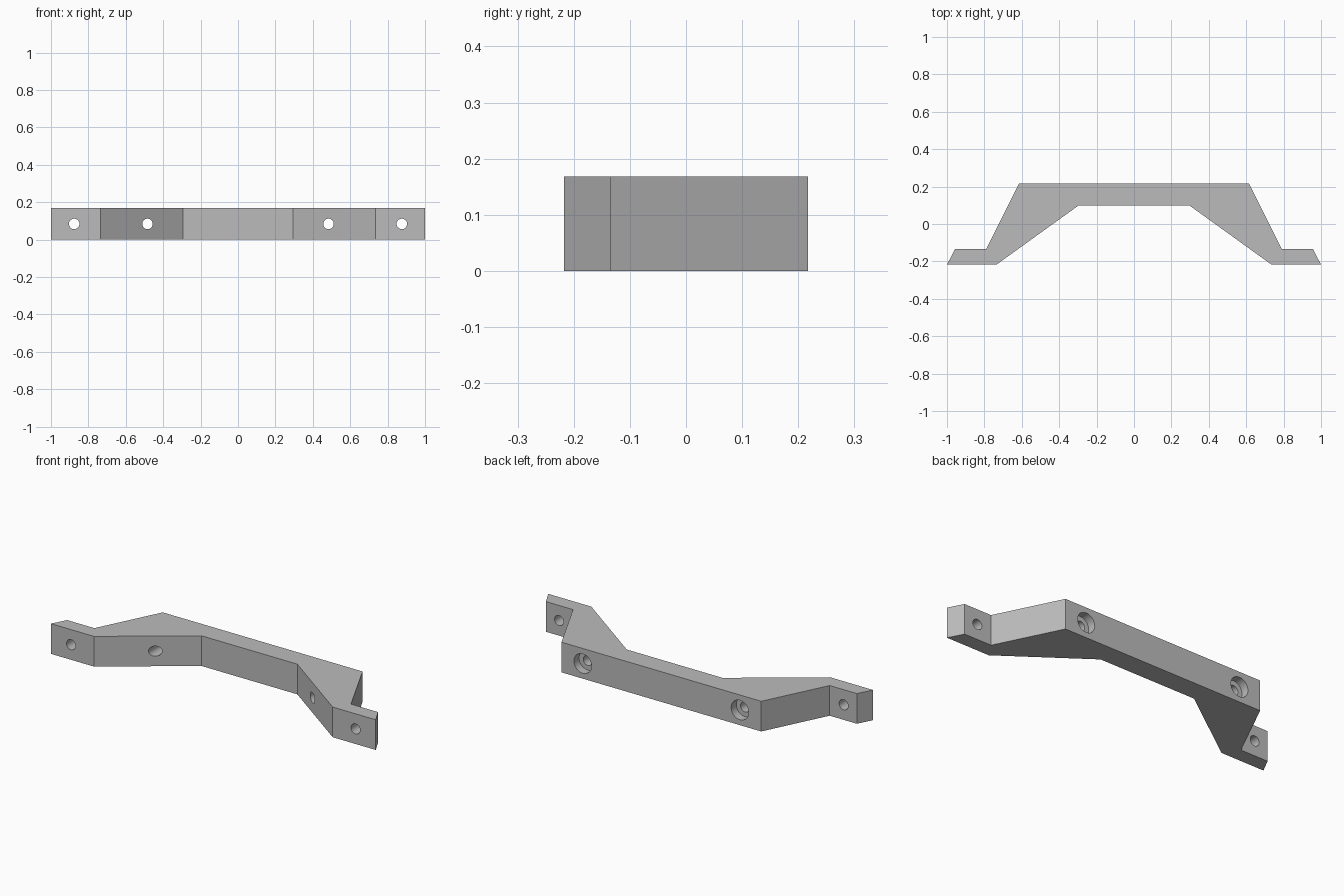
import bpy
import bmesh
import math

cube = bpy.data.objects.get("Cube")
if cube:
    bpy.data.objects.remove(cube, do_unlink=True)

HEIGHT = 0.168
BACK = 0.217

grey = bpy.data.materials.new("plain_grey")
grey.use_nodes = True
color = (0.5, 0.5, 0.5, 1)
grey.diffuse_color = color
grey.node_tree.nodes["Principled BSDF"].inputs["Base Color"].default_value = color

# Bracket body: mirrored half profile, extruded upward
half = [(0.295, 0.1), (0.735, -BACK), (1, -BACK),
        (0.957, -0.135), (0.79, -0.135), (0.615, BACK)]
outline = half + [(-x, y) for x, y in reversed(half)]

mesh = bpy.data.meshes.new("bracket")
bm = bmesh.new()
base = bm.faces.new([bm.verts.new((x, y, 0)) for x, y in outline])
extruded = bmesh.ops.extrude_face_region(bm, geom=[base])["geom"]
bmesh.ops.translate(bm, vec=(0, 0, HEIGHT),
                    verts=[v for v in extruded if isinstance(v, bmesh.types.BMVert)])
bmesh.ops.recalc_face_normals(bm, faces=bm.faces)
bm.to_mesh(mesh)
bm.free()
mesh.materials.append(grey)
bracket = bpy.data.objects.new("bracket", mesh)
bpy.context.collection.objects.link(bracket)


def drill(x, radius, y_front, y_back):
    """Cut a round hole along y at mid height."""
    bpy.ops.mesh.primitive_cylinder_add(
        vertices=32, radius=radius, depth=y_back - y_front,
        location=(x, (y_front + y_back) / 2, HEIGHT / 2),
        rotation=(math.pi / 2, 0, 0))
    cutter = bpy.context.object
    cutter.name = "hole_cutter"
    cutter.hide_render = True
    cutter.data.materials.append(grey)
    cut = bracket.modifiers.new("hole", "BOOLEAN")
    cut.operation = "DIFFERENCE"
    cut.solver = "EXACT"
    cut.object = cutter
    with bpy.context.temp_override(object=bracket, active_object=bracket):
        bpy.ops.object.modifier_apply(modifier=cut.name)
    bpy.data.objects.remove(cutter, do_unlink=True)


# Foot holes, and counterbored holes through the back
for side in (-1, 1):
    drill(side * 0.876, 0.028, -0.4, 0.1)
    drill(side * 0.484, 0.028, -0.4, 0.4)
    drill(side * 0.484, 0.054, BACK - 0.045, 0.4)

# Smooth hole walls, sharp body edges
bpy.ops.object.select_all(action="DESELECT")
bracket.select_set(True)
bpy.context.view_layer.objects.active = bracket
bpy.ops.object.shade_smooth_by_angle(angle=math.radians(20))
